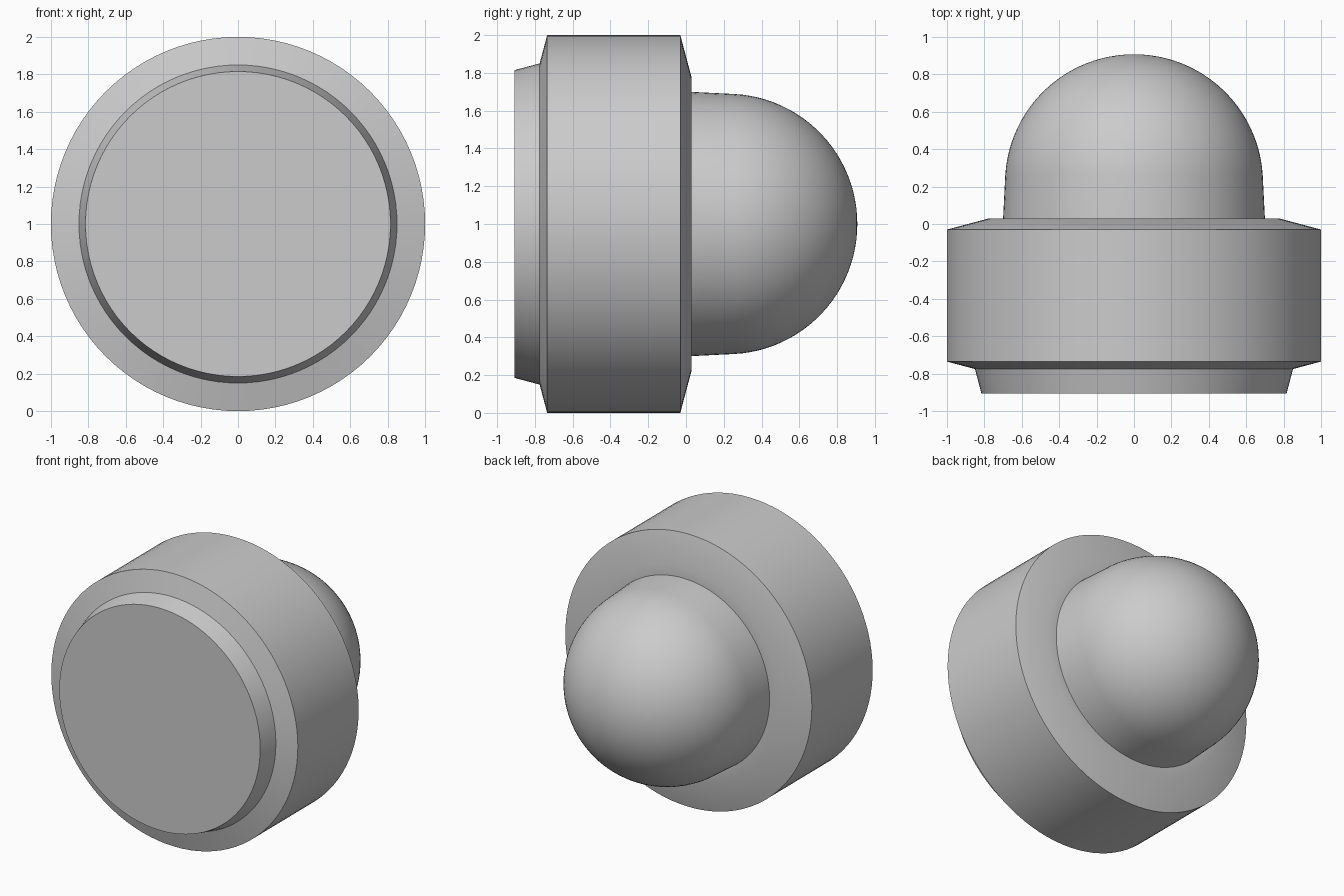
import bpy, bmesh, math
from mathutils import Matrix, Vector

cube = bpy.data.objects.get("Cube")
if cube:
    bpy.data.objects.remove(cube, do_unlink=True)

SEGMENTS = 96

grey = bpy.data.materials.new("plain grey")
grey.use_nodes = True
colour = (0.6, 0.6, 0.6, 1)
grey.diffuse_color = colour
grey.node_tree.nodes["Principled BSDF"].inputs["Base Color"].default_value = colour


def revolve(name, profile):
    """Turn (radius, y) points around the horizontal axis at z = 1."""
    bm = bmesh.new()
    verts = [bm.verts.new((r, y, 1)) for r, y in profile]
    edges = [bm.edges.new(pair) for pair in zip(verts, verts[1:])]
    bmesh.ops.spin(bm, geom=verts + edges, cent=(0, 0, 1), axis=(0, 1, 0),
                   angle=math.tau, steps=SEGMENTS, use_merge=True)
    bmesh.ops.remove_doubles(bm, verts=bm.verts, dist=0.0001)
    # Close the open rims with flat caps
    rims = [e for e in bm.edges if e.is_boundary]
    if rims:
        bmesh.ops.holes_fill(bm, edges=rims, sides=0)
    bmesh.ops.recalc_face_normals(bm, faces=bm.faces)
    mesh = bpy.data.meshes.new(name)
    bm.to_mesh(mesh)
    bm.free()
    mesh.materials.append(grey)
    obj = bpy.data.objects.new(name, mesh)
    bpy.context.collection.objects.link(obj)
    bpy.ops.object.select_all(action="DESELECT")
    obj.select_set(True)
    bpy.context.view_layer.objects.active = obj
    bpy.ops.object.shade_smooth_by_angle(angle=math.radians(30))
    return obj


# Front plate, narrowing slightly toward its flat face, one piece with the collar
collar = [(0.815, -0.907), (0.85, -0.775), (1, -0.735),
          (1, -0.03), (0.775, 0.03), (0.68, 0.03)]
revolve("collar_with_front_plate", collar)

# Rear dome: short tapered neck running into a hemisphere
RADIUS, CENTRE, STEPS = 0.685, 0.222, 24
dome = [(0.7, 0.02), (0.697, 0.08)]
for i in range(STEPS + 1):
    a = math.radians(3) + (math.pi / 2 - math.radians(3)) * i / STEPS
    dome.append((RADIUS * math.cos(a) + 0.004 * (1 - i / STEPS),
                 CENTRE + RADIUS * math.sin(a)))
dome[-1] = (0, CENTRE + RADIUS)
revolve("rear_dome", dome)
